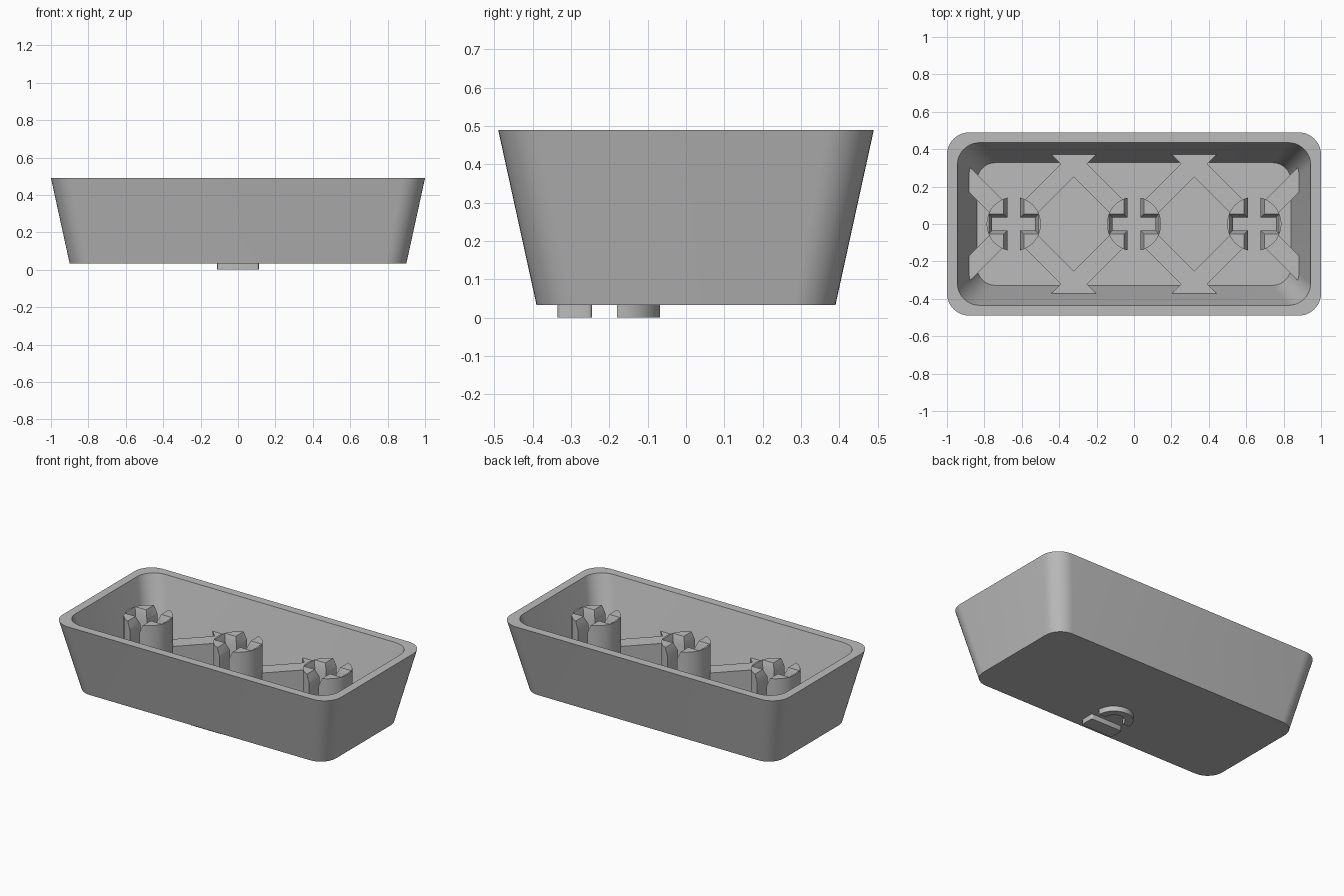
import bpy, bmesh
from math import sin, cos, pi, radians
from mathutils import Matrix, Vector

if "Cube" in bpy.data.objects:
    bpy.data.objects.remove(bpy.data.objects["Cube"])

grey = bpy.data.materials.new("plain grey")
grey.use_nodes = True
colour = (0.5, 0.5, 0.5, 1)
grey.diffuse_color = colour
grey.node_tree.nodes["Principled BSDF"].inputs["Base Color"].default_value = colour

BASE, FLOOR, RIB_TOP, POST_TOP, RIM = 0.033, 0.09, 0.25, 0.44, 0.49
POSTS = (-0.643, 0, 0.643)


def rounded_rect(hx, hy, r, steps=10):
    pts = []
    for i, (sx, sy) in enumerate(((1, 1), (-1, 1), (-1, -1), (1, -1))):
        for k in range(steps + 1):
            a = (i + k / steps) * pi / 2
            pts.append((sx * (hx - r) + r * cos(a), sy * (hy - r) + r * sin(a)))
    return pts


def circle(r, n=48):
    return [(r * cos(2 * pi * k / n), r * sin(2 * pi * k / n)) for k in range(n)]


def cross(ax, ay, w):
    quarter = [(ax, w), (w, w), (w, ay)]
    left = [(-x, y) for x, y in reversed(quarter)]
    return quarter + left + [(-x, -y) for x, y in quarter + left]


def loft(bm, sections, matrix=Matrix()):
    """Skin a closed solid through (outline, z) sections."""
    rings = [[bm.verts.new(matrix @ Vector((x, y, z))) for x, y in pts]
             for pts, z in sections]
    n = len(rings[0])
    for a, b in zip(rings, rings[1:]):
        for k in range(n):
            j = (k + 1) % n
            bm.faces.new((a[k], a[j], b[j], b[k]))
    bm.faces.new(rings[0][::-1])
    bm.faces.new(rings[-1])


def make(name, solids):
    bm = bmesh.new()
    for sections, matrix in solids:
        loft(bm, sections, matrix)
    bmesh.ops.recalc_face_normals(bm, faces=bm.faces)
    mesh = bpy.data.meshes.new(name)
    bm.to_mesh(mesh)
    bm.free()
    mesh.materials.append(grey)
    ob = bpy.data.objects.new(name, mesh)
    bpy.context.collection.objects.link(ob)
    return ob


def activate(ob):
    bpy.ops.object.select_all(action='DESELECT')
    ob.select_set(True)
    bpy.context.view_layer.objects.active = ob


def boolean(ob, tool, operation):
    activate(ob)
    mod = ob.modifiers.new("trim", 'BOOLEAN')
    mod.object, mod.operation = tool, operation
    mod.solver, mod.use_self = 'EXACT', True
    bpy.ops.object.modifier_apply(modifier=mod.name)


def at(x, angle=0):
    return Matrix.Translation((x, 0, 0)) @ Matrix.Rotation(angle, 4, 'Z')


# Flared open tray: up the outside, over the rim and down to the floor
tray = make("tray_shell", [([
    (rounded_rect(0.9, 0.39, 0.11), BASE),
    (rounded_rect(1.0, 0.49, 0.12), RIM),
    (rounded_rect(0.945, 0.435, 0.12), RIM),
    (rounded_rect(0.84, 0.328, 0.1), FLOOR)], Matrix())])

# Helper solids: cavity that trims the ribs, cross slots that open the posts
cavity = make("cavity_helper", [([
    (rounded_rect(0.85, 0.34, 0.1), FLOOR - 0.02),
    (rounded_rect(0.955, 0.445, 0.12), RIM)], Matrix())])
slots = make("slot_helper", [([
    (cross(0.115, 0.17, 0.034), FLOOR - 0.004),
    (cross(0.115, 0.17, 0.034), POST_TOP - 0.05),
    (cross(0.135, 0.19, 0.056), POST_TOP + 0.005)], at(x)) for x in POSTS])

# Diagonal floor ribs crossing under every post
bar = [(0.6, 0.05), (-0.6, 0.05), (-0.6, -0.05), (0.6, -0.05)]
ribs = make("floor_ribs", [([(bar, FLOOR - 0.01), (bar, RIB_TOP)], at(x, s * pi / 4))
                           for x in POSTS for s in (1, -1)])
boolean(ribs, cavity, 'INTERSECT')
boolean(ribs, slots, 'DIFFERENCE')

# Round posts with flared cross slots
posts = make("slotted_posts", [([(circle(0.145), FLOOR - 0.01),
                                 (circle(0.145), POST_TOP)], at(x)) for x in POSTS])
boolean(posts, slots, 'DIFFERENCE')

# Raised tactile ridges under the base: an arch and a short bar
arch = [(r * cos(pi * k / 16), r * sin(pi * k / 16) - 0.18)
        for r, order in ((0.112, range(17)), (0.065, range(16, -1, -1))) for k in order]
foot = [(x, y - 0.29) for x, y in rounded_rect(0.112, 0.045, 0.01, 3)]
ridges = make("underside_ridges", [([(outline, 0), (outline, BASE + 0.01)], Matrix())
                                   for outline in (arch, foot)])

for helper in (cavity, slots):
    bpy.data.objects.remove(helper)
for ob in (tray, ribs, posts, ridges):
    activate(ob)
    bpy.ops.object.shade_smooth_by_angle(angle=radians(30))
